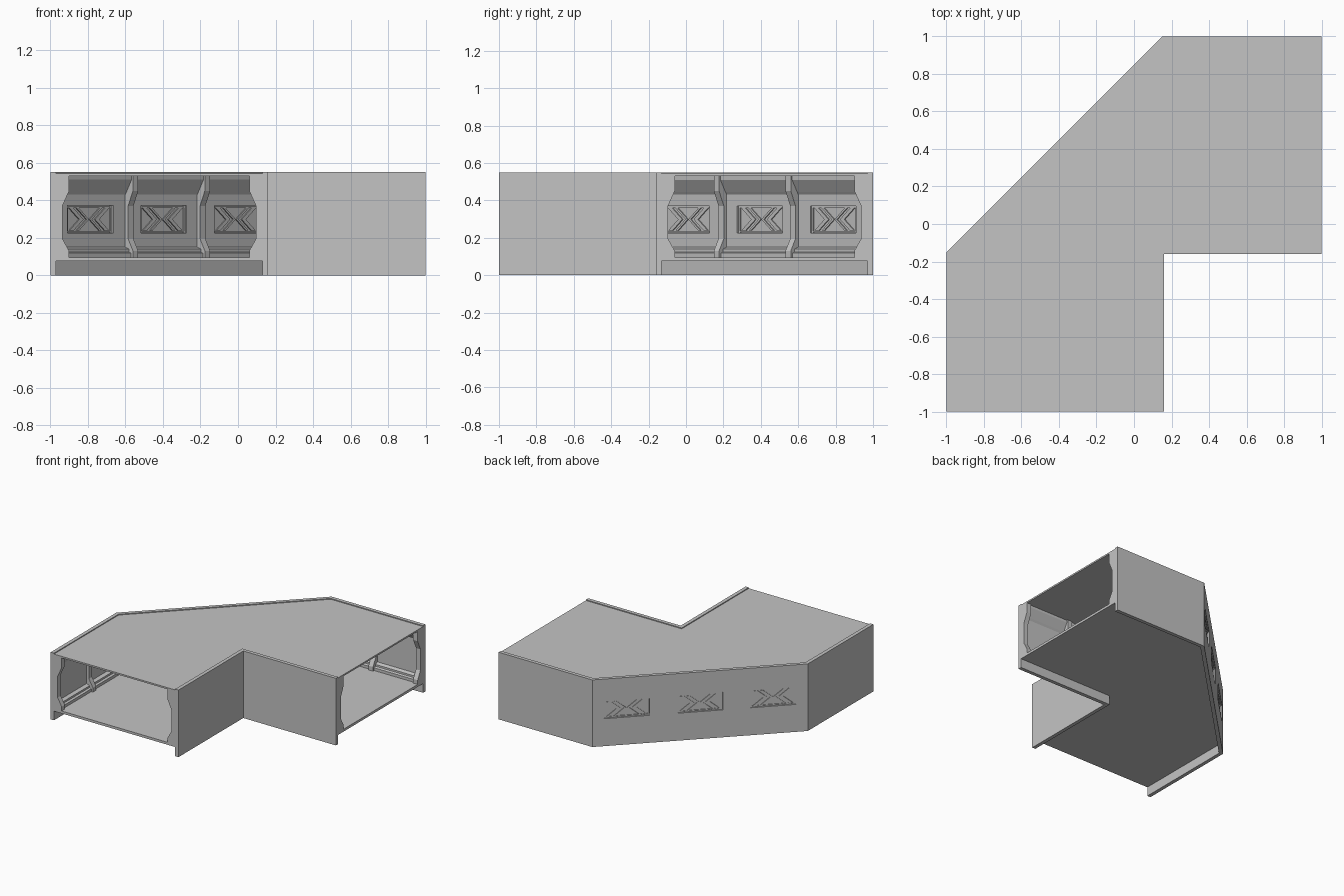
import bpy, bmesh
from mathutils import Vector

if "Cube" in bpy.data.objects:
    bpy.data.objects.remove(bpy.data.objects["Cube"], do_unlink=True)

grey = bpy.data.materials.new("plain_grey")
grey.use_nodes = True
grey.diffuse_color = (0.55, 0.55, 0.55, 1)
grey.node_tree.nodes["Principled BSDF"].inputs["Base Color"].default_value = grey.diffuse_color

# Outline chains; the corridor lies on the right of each heading
OUTER = [Vector(p) for p in ((-1, -1), (-1, -0.15), (0.15, 1), (1, 1))]
INNER = [Vector(p) for p in ((1, -0.16), (0.16, -0.16), (0.16, -1))]
HEIGHT, SKIN, FLOOR, CEILING = 0.55, 0.03, 0.095, 0.53


def right_of(a, b):
    d = (b - a).normalized()
    return Vector((d.y, -d.x))


def inset(chain, depth):
    """Move a chain into the corridor, with mitred corners."""
    normals = [right_of(a, b) for a, b in zip(chain, chain[1:])]
    result = []
    for i, p in enumerate(chain):
        n, m = normals[max(i - 1, 0)], normals[min(i, len(normals) - 1)]
        result.append(p + (n + m) * depth / (1 + n.dot(m)))
    return result


def finish(name, bm):
    bmesh.ops.recalc_face_normals(bm, faces=bm.faces)
    mesh = bpy.data.meshes.new(name)
    bm.to_mesh(mesh)
    bm.free()
    mesh.materials.append(grey)
    obj = bpy.data.objects.new(name, mesh)
    bpy.context.collection.objects.link(obj)
    return obj


def loft(name, rings):
    """Skin matching closed rings and cap both ends."""
    bm = bmesh.new()
    loops = [[bm.verts.new(p) for p in ring] for ring in rings]
    for a, b in zip(loops, loops[1:]):
        for i in range(len(a)):
            j = (i + 1) % len(a)
            bm.faces.new((a[i], a[j], b[j], b[i]))
    bm.faces.new(loops[0])
    bm.faces.new(loops[-1])
    return finish(name, bm)


def sweep(name, chain, profile):
    """Sweep a (depth, height) profile along a wall chain."""
    columns = [inset(chain, d) for d, z in profile]
    rings = [[(col[i].x, col[i].y, z) for col, (d, z) in zip(columns, profile)]
             for i in range(len(chain))]
    return loft(name, rings)


def plate(name, depth, low, high):
    outline = inset(OUTER, depth) + inset(INNER, depth)
    return loft(name, [[(p.x, p.y, z) for p in outline] for z in (low, high)])


def rib(name, a, b, along, width, profile):
    """Extrude a (depth, height) profile sideways on the wall a-b."""
    d, n = (b - a).normalized(), right_of(a, b)
    rings = []
    for s in (along - width / 2, along + width / 2):
        base = a + d * s
        rings.append([(*(base + n * t), z) for t, z in profile])
    return loft(name, rings)


def wall_prism(name, a, b, shape, near, far):
    """Extrude an (along, height) shape through the wall a-b."""
    d, n = (b - a).normalized(), right_of(a, b)
    return loft(name, [[(*(a + d * s + n * t), z) for s, z in shape] for t in (near, far)])


def rect(s, z, w, h):
    return [(s - w, z - h), (s + w, z - h), (s + w, z + h), (s - w, z + h)]


# Floor and roof sit between the outer skins
plate("floor", 0.02, 0.075, FLOOR)
plate("roof", 0.02, CEILING, 0.543)

# Walls: outer skin with skirt, sloped cornice above and stepped base below
WALL = [(0, 0), (SKIN, 0), (SKIN, FLOOR), (0.085, FLOOR), (0.085, 0.118), (0.07, 0.125),
        (0.07, 0.14), (0.042, 0.15), (0.042, 0.43), (0.052, 0.445), (0.09, 0.51),
        (0.09, CEILING), (SKIN, CEILING), (SKIN, HEIGHT), (0, HEIGHT)]
outer_wall = sweep("outer_wall", OUTER, WALL)
sweep("inner_wall", INNER, WALL)

# Ribs: cranked uprights at the open ends, mid walls and between windows
RIB = [(0.02, 0.085), (0.1, 0.085), (0.1, 0.13), (0.064, 0.195), (0.064, 0.37),
       (0.1, 0.45), (0.1, 0.535), (0.02, 0.535)]
for label, chain in (("outer", OUTER), ("inner", INNER)):
    for k, (a, b) in enumerate(zip(chain, chain[1:])):
        length = (b - a).length
        diagonal = label == "outer" and k == 1
        places = [length / 3, length * 2 / 3] if diagonal else [length / 2]
        if not diagonal:
            places.append(0.02 if k == 0 else length - 0.02)
        for s in places:
            rib(label + "_wall_rib", a, b, s, 0.04, RIB)

# Windows in the diagonal wall: openings, recessed panes and chevron bars
A, B = OUTER[1], OUTER[2]
LENGTH, MID = (B - A).length, 0.298
HALF_W, HALF_H = 0.172, 0.073
for share in (0.16, 0.5, 0.84):
    s = LENGTH * share
    cutter = wall_prism("window_cutter", A, B, rect(s, MID, HALF_W, HALF_H), -0.05, 0.15)
    cutter.hide_render = True
    cut = outer_wall.modifiers.new("window_opening", "BOOLEAN")
    cut.operation, cut.solver, cut.object = "DIFFERENCE", "EXACT", cutter
    bpy.context.view_layer.update()
    graph = bpy.context.evaluated_depsgraph_get()
    mesh = bpy.data.meshes.new_from_object(outer_wall.evaluated_get(graph))
    outer_wall.modifiers.clear()
    outer_wall.data = mesh
    bpy.data.objects.remove(cutter, do_unlink=True)

    wall_prism("window_pane", A, B, rect(s, MID, HALF_W + 0.004, HALF_H + 0.004), 0.014, 0.026)
    for side in (-1, 1):
        # Each chevron points to the middle of its window
        for reach, thick in ((0.15, 0.032), (0.095, 0.018)):
            tip, top = reach - 0.075, 0.06
            chevron = [(reach, top), (reach - thick, top), (tip - thick, 0), (reach - thick, -top),
                       (reach, -top), (tip, 0)]
            wall_prism("window_chevron", A, B, [(s + side * x, MID + z) for x, z in chevron],
                       0.008, 0.033)
        wall_prism("window_rail", A, B, rect(s, MID + side * 0.066, HALF_W, 0.005), 0.008, 0.033)
        wall_prism("window_stile", A, B, rect(s + side * 0.166, MID, 0.005, HALF_H), 0.008, 0.033)
